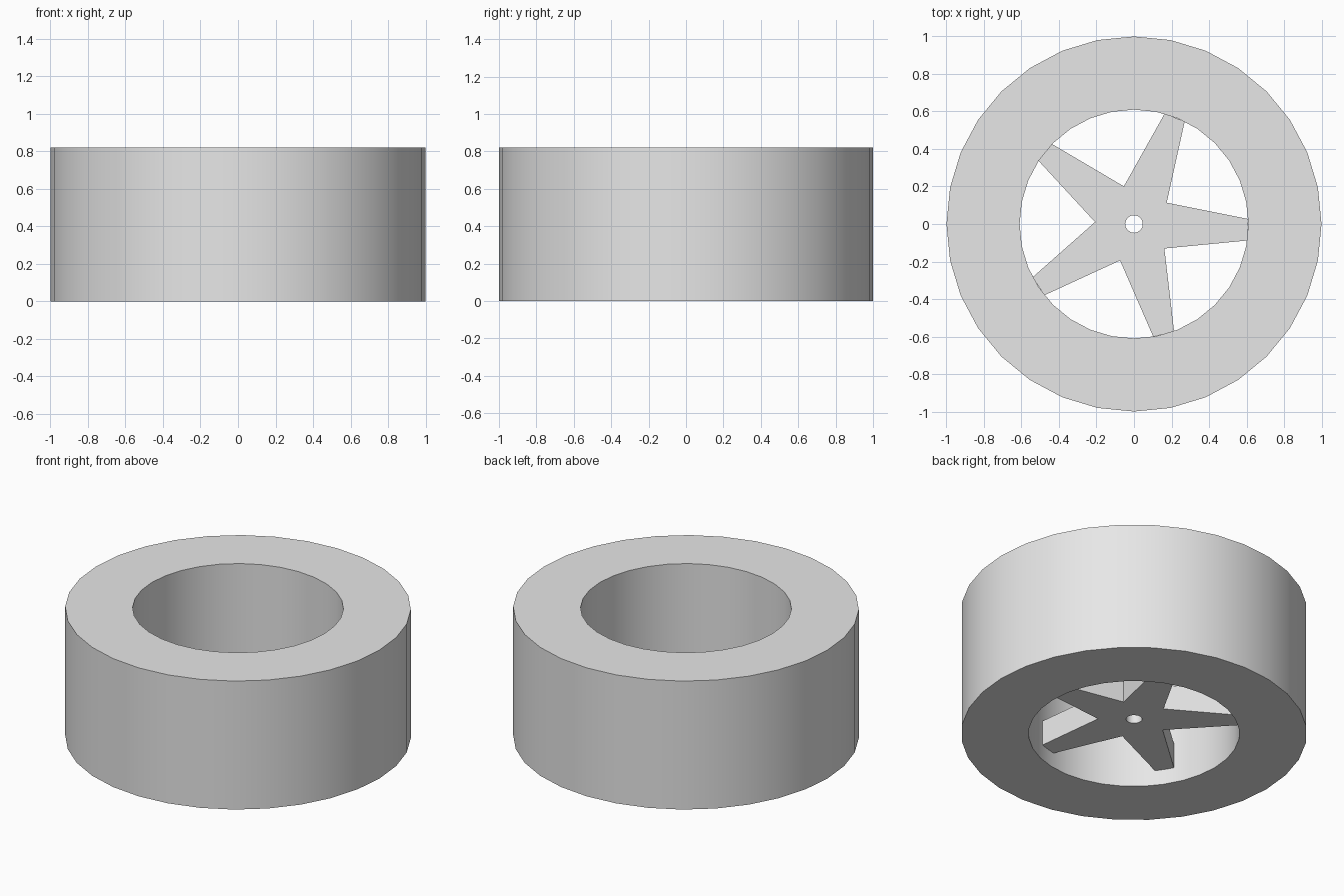
import bpy, bmesh
from math import cos, sin, pi, radians

cube = bpy.data.objects.get("Cube")
if cube:
    bpy.data.objects.remove(cube)

GREY = (0.8, 0.8, 0.8, 1.0)
mat = bpy.data.materials.new("light_grey")
mat.use_nodes = True
mat.diffuse_color = GREY
mat.node_tree.nodes["Principled BSDF"].inputs["Base Color"].default_value = GREY


def polar(radius, degrees):
    a = radians(degrees)
    return radius * cos(a), radius * sin(a)


def hollow_prism(name, outer, inner, z0, z1):
    """Closed solid between two outlines with equal point counts."""
    bm = bmesh.new()
    loops = [[bm.verts.new((x, y, z)) for x, y in outline]
             for outline, z in ((outer, z0), (outer, z1), (inner, z1), (inner, z0))]
    n = len(outer)
    for a, b in zip(loops, loops[1:] + loops[:1]):
        for i in range(n):
            j = (i + 1) % n
            bm.faces.new((a[i], a[j], b[j], b[i]))
    bmesh.ops.recalc_face_normals(bm, faces=bm.faces)
    mesh = bpy.data.meshes.new(name)
    bm.to_mesh(mesh)
    bm.free()
    mesh.materials.append(mat)
    obj = bpy.data.objects.new(name, mesh)
    bpy.context.collection.objects.link(obj)
    bpy.ops.object.select_all(action='DESELECT')
    obj.select_set(True)
    bpy.context.view_layer.objects.active = obj
    bpy.ops.object.shade_smooth_by_angle(angle=radians(30))
    return obj


# Thick tyre ring
SIDES = 32
angles = [i * 360 / SIDES for i in range(SIDES)]
hollow_prism("tyre", [polar(1.0, a) for a in angles],
             [polar(0.61, a) for a in angles], 0.0, 0.82)

# Five tapered spokes around a bored hub, recessed from the lower face
star, bore = [], []
for k in range(5):
    mid = -2.9 + 72 * k
    star += [polar(0.61, mid - 5.4), polar(0.61, mid + 5.4), polar(0.208, mid + 36)]
    bore += [polar(0.047, mid + d) for d in (-12, 12, 36)]
hollow_prism("spoked_hub", star, bore, 0.097, 0.257)
